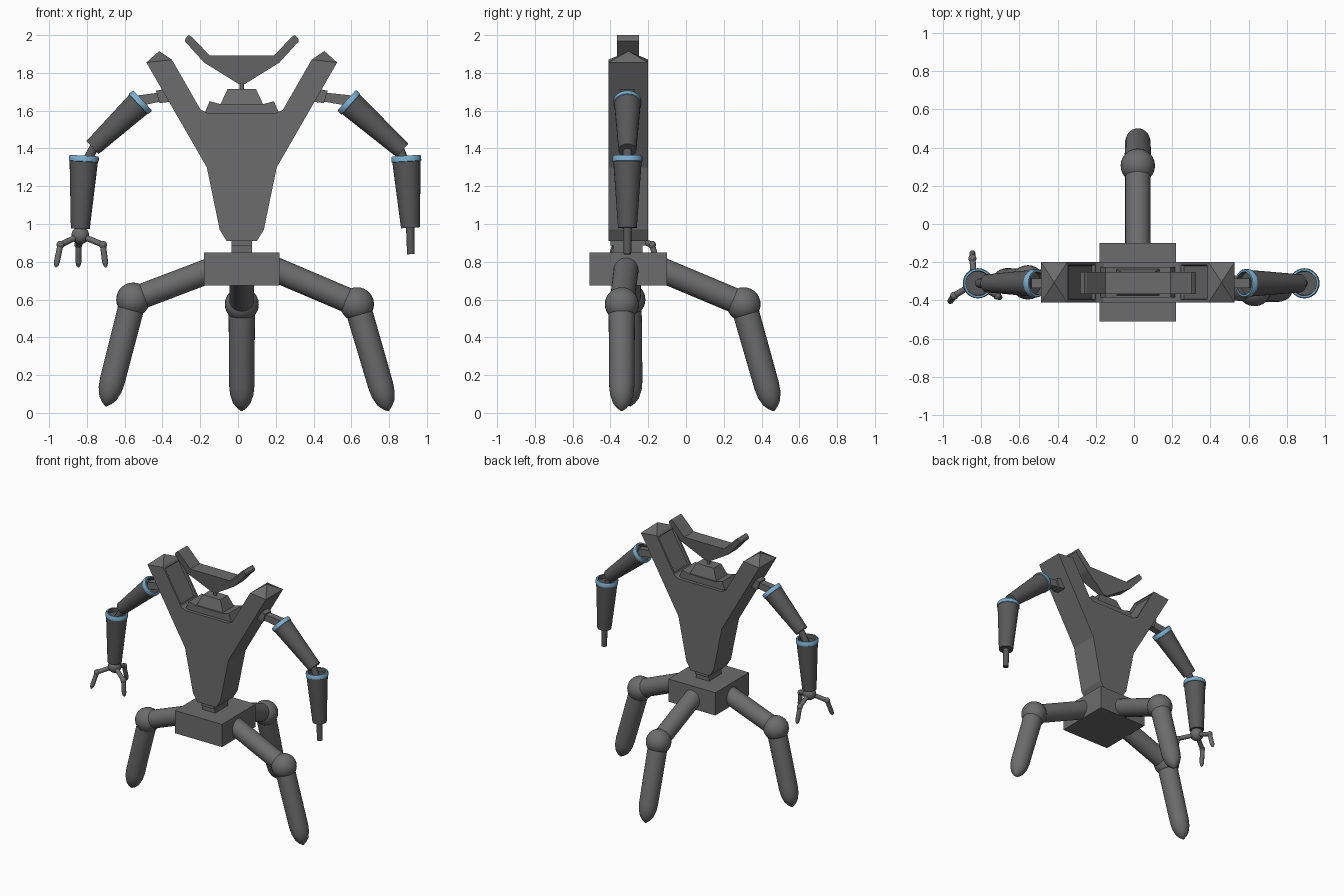
import bpy, bmesh, math
from mathutils import Vector

if "Cube" in bpy.data.objects:
    bpy.data.objects.remove(bpy.data.objects["Cube"])

CX, CY = 0.02, -0.305          # body centre line


def material(name, rgb):
    m = bpy.data.materials.new(name)
    m.diffuse_color = (*rgb, 1)
    m.use_nodes = True
    m.node_tree.nodes["Principled BSDF"].inputs["Base Color"].default_value = m.diffuse_color
    return m


GREY = material("body grey", (0.15, 0.15, 0.15))
DARK = material("arm grey", (0.10, 0.10, 0.10))
BLUE = material("band blue", (0.20, 0.42, 0.62))


def finish(name, bm, mats, smooth=False):
    bmesh.ops.recalc_face_normals(bm, faces=bm.faces)
    me = bpy.data.meshes.new(name)
    bm.to_mesh(me)
    bm.free()
    ob = bpy.data.objects.new(name, me)
    bpy.context.collection.objects.link(ob)
    for m in mats:
        me.materials.append(m)
    if smooth:
        bpy.ops.object.select_all(action='DESELECT')
        ob.select_set(True)
        bpy.context.view_layer.objects.active = ob
        bpy.ops.object.shade_smooth_by_angle(angle=math.radians(40))
    return ob


def prism_mesh(pts, y0, y1):
    """Front outline (x, z) extruded from y0 to y1."""
    bm = bmesh.new()
    a = [bm.verts.new((x, y0, z)) for x, z in pts]
    b = [bm.verts.new((x, y1, z)) for x, z in pts]
    bm.faces.new(a)
    bm.faces.new(b[::-1])
    for i in range(len(pts)):
        j = (i + 1) % len(pts)
        bm.faces.new((a[i], b[i], b[j], a[j]))
    bmesh.ops.recalc_face_normals(bm, faces=bm.faces)
    return bm


def mirrored(half):
    """Half outline as (offset from centre, z), closed by mirroring."""
    return [(CX + x, z) for x, z in half] + [(CX - x, z) for x, z in half[::-1]]


def prism(name, pts, y0, y1, squeeze=None):
    bm = prism_mesh(pts, y0, y1)
    if squeeze:                 # narrow in depth where the rule holds
        rule, f = squeeze
        for v in bm.verts:
            if rule(v.co.z):
                v.co.y = CY + (v.co.y - CY) * f
    return finish(name, bm, [GREY])


def box(name, x0, x1, y0, y1, z0, z1):
    return prism(name, [(x0, z0), (x1, z0), (x1, z1), (x0, z1)], y0, y1)


def lathe(name, p0, p1, prof, mats=(GREY,), band=(), seg=28):
    """Round part along p0-p1; profile is (distance from p0, radius)."""
    p0, p1 = Vector(p0), Vector(p1)
    q = (p1 - p0).to_track_quat('Z', 'Y')
    bm = bmesh.new()
    rings = []
    for d, r in prof:
        rings.append([bm.verts.new(p0 + q @ Vector((
            r * math.cos(2 * math.pi * i / seg),
            r * math.sin(2 * math.pi * i / seg), d))) for i in range(seg)])
    for k in range(len(rings) - 1):
        for i in range(seg):
            j = (i + 1) % seg
            f = bm.faces.new((rings[k][i], rings[k][j], rings[k + 1][j], rings[k + 1][i]))
            f.material_index = 1 if k in band else 0
    bm.faces.new(rings[0])
    bm.faces.new(rings[-1])
    return finish(name, bm, mats, True)


def rod(name, p0, p1, r0, r1, mat=GREY, seg=16):
    d = (Vector(p1) - Vector(p0)).length
    return lathe(name, p0, p1, [(0, r0), (d, r1)], (mat,), (), seg)


def ball(name, c, r, mat=GREY):
    bm = bmesh.new()
    bmesh.ops.create_uvsphere(bm, u_segments=24, v_segments=14, radius=r)
    bmesh.ops.translate(bm, verts=bm.verts, vec=c)
    return finish(name, bm, [mat], True)


# torso with two raised shoulder horns
bm = prism_mesh(mirrored([(0.08, 0.91), (0.117, 0.97), (0.185, 1.30), (0.505, 1.855),
                          (0.37, 1.87), (0.218, 1.605), (0.18, 1.587)]), -0.41, -0.20)
tops, inner = [], []
for f in bm.faces:
    c = f.calc_center_median()
    if abs(f.normal.y) < 0.5:
        if c.z > 1.85:
            tops.append(f)
        elif c.z > 1.65 and f.normal.x * (c.x - CX) < 0:
            inner.append(f)
for f in inner:                 # sunken inner shoulder panels
    bmesh.ops.inset_individual(bm, faces=[f], thickness=0.02)
    bmesh.ops.inset_individual(bm, faces=[f], thickness=0.006, depth=-0.015)
for v in bmesh.ops.poke(bm, faces=tops)['verts']:   # pointed shoulder caps
    v.co.z += 0.053
finish("torso", bm, [GREY])

# collar, neck and head
prism("collar", mirrored([(0.20, 1.58), (0.17, 1.65), (0.115, 1.635)]), -0.385, -0.225)
prism("neck_base", mirrored([(0.115, 1.63), (0.075, 1.715)]), -0.375, -0.235,
      (lambda z: z > 1.7, 0.65))
rod("neck", (CX, CY, 1.70), (CX, CY, 1.76), 0.011, 0.011)
prism("head", mirrored([(0.018, 1.742), (0.20, 1.855), (0.302, 1.968), (0.297, 1.985),
                        (0.28, 2.0), (0.265, 1.99), (0.17, 1.893)]), -0.366, -0.25,
      (lambda z: z < 1.8, 0.3))

# waist and pelvis
box("waist", -0.035, 0.075, -0.385, -0.23, 0.84, 0.89)
box("waist_plate", -0.035, 0.075, -0.40, -0.215, 0.885, 0.915)
box("pelvis", -0.18, 0.22, -0.51, -0.10, 0.675, 0.85)

# three legs: hip, knee, foot tip
LEGS = {
    "left": ((-0.12, CY, 0.765), (-0.555, CY, 0.60), (-0.70, -0.295, 0.035)),
    "right": ((0.16, -0.315, 0.775), (0.63, -0.34, 0.575), (0.795, -0.34, 0.01)),
    "back": ((CX, -0.16, 0.77), (CX, 0.305, 0.575), (CX, 0.465, 0.01)),
}
for side, (hip, knee, foot) in LEGS.items():
    rod(side + "_thigh", hip, knee, 0.066, 0.066, seg=28)
    ball(side + "_knee", knee, 0.09)
    n = (Vector(foot) - Vector(knee)).length
    lathe(side + "_shin", knee, foot,
          [(0, 0.07), (n - 0.14, 0.067), (n - 0.09, 0.062), (n - 0.045, 0.047),
           (n - 0.018, 0.026), (n, 0.004)])


# arms: tapered tubes with a blue cuff and a hollow upper end
def arm_tube(name, p0, p1, r0, r1):
    n = (Vector(p1) - Vector(p0)).length
    lathe(name, p0, p1,
          [(0.03, 0.035), (0.03, r0 - 0.016), (0.0, r0 - 0.014), (0.0, r0 - 0.004),
           (0.006, r0), (0.03, r0), (0.032, r0 - 0.004), (n, r1)],
          (DARK, BLUE), (2, 3, 4, 5))


AY = -0.31
ARMS = {
    "left": (-1, (-0.385, 1.66), (-0.505, 1.655), (-0.77, 1.405), (-0.815, 1.362), (-0.835, 0.975)),
    "right": (1, (0.425, 1.67), (0.575, 1.655), (0.87, 1.39), (0.89, 1.362), (0.913, 0.98)),
}
for side, (s, sh, top, elbow, fore, wrist) in ARMS.items():
    def at(p):
        return (p[0], AY, p[1])
    x, z = sh[0], 1.675
    # shoulder bracket and narrower link
    prism(side + "_bracket", [(x - s * 0.05, z - 0.025), (x + s * 0.03, z - 0.035),
                              (x + s * 0.05, z + 0.03), (x - s * 0.02, z + 0.045)],
          AY - 0.037, AY + 0.037)
    prism(side + "_shoulder_link", [(x, z - 0.022), (top[0] + s * 0.04, top[1] - 0.035),
                                    (top[0] + s * 0.03, top[1] + 0.025), (x, z + 0.025)],
          AY - 0.025, AY + 0.025)
    arm_tube(side + "_upper_arm", at(top), at(elbow), 0.074, 0.047)
    rod(side + "_elbow", at((elbow[0] - s * 0.02, elbow[1] + 0.02)),
        at((fore[0], fore[1] - 0.05)), 0.024, 0.024, DARK)
    arm_tube(side + "_forearm", at(fore), at(wrist), 0.079, 0.05)

# plain rod on the right wrist
rod("right_wrist_rod", (0.911, AY, 1.0), (0.915, AY, 0.84), 0.022, 0.02, DARK)

# left hand with three jointed fingers
PALM = (-0.835, AY, 0.94)
ball("left_palm", PALM, 0.047)
FINGERS = [((-0.94, -0.375, 0.89), (-0.965, -0.41, 0.77)),
           ((-0.715, -0.375, 0.89), (-0.70, -0.385, 0.77)),
           ((-0.845, -0.18, 0.89), (-0.845, -0.145, 0.77))]
for i, (joint, tip) in enumerate(FINGERS, 1):
    rod(f"finger_{i}_base", PALM, joint, 0.016, 0.016)
    ball(f"finger_{i}_joint", joint, 0.021)
    n = (Vector(tip) - Vector(joint)).length
    lathe(f"finger_{i}_tip", joint, tip,
          [(0, 0.016), (n - 0.03, 0.016), (n - 0.01, 0.011), (n, 0.002)], seg=14)
